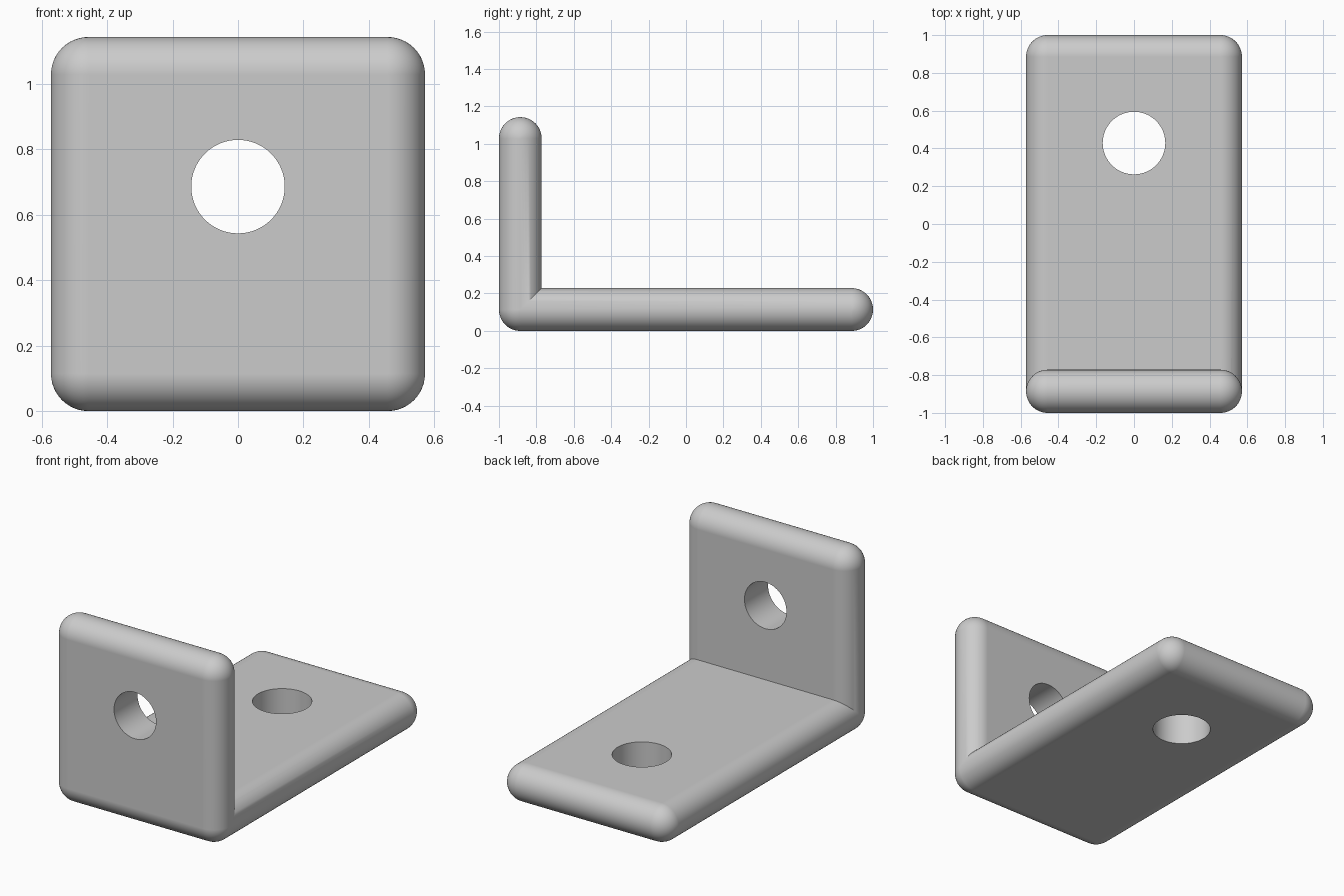
import bpy, bmesh, math
from mathutils import Matrix, Vector

cube = bpy.data.objects.get("Cube")
if cube:
    bpy.data.objects.remove(cube, do_unlink=True)

UNIT = 2 / 35          # bracket is 35 x 20 x 20 units
R = 2 * UNIT           # edge radius, half the plate thickness
HALF_W = 10 * UNIT

grey = bpy.data.materials.new("plain_grey")
grey.use_nodes = True
colour = (0.6, 0.6, 0.6, 1)
grey.diffuse_color = colour
grey.node_tree.nodes["Principled BSDF"].inputs["Base Color"].default_value = colour


def add_object(name, bm):
    mesh = bpy.data.meshes.new(name)
    bm.to_mesh(mesh)
    bm.free()
    mesh.materials.append(grey)
    obj = bpy.data.objects.new(name, mesh)
    bpy.context.collection.objects.link(obj)
    return obj


def rounded_plate(name, start, end):
    """Hull of four corner spheres spanning the plate between two edges."""
    bm = bmesh.new()
    for y, z in (start, end):
        for side in (-1, 1):
            place = (Matrix.Translation((side * (HALF_W - R), y, z))
                     @ Matrix.Rotation(math.pi / 2, 4, 'Y'))
            bmesh.ops.create_uvsphere(bm, u_segments=48, v_segments=24,
                                      radius=R, matrix=place)
    hull = bmesh.ops.convex_hull(bm, input=bm.verts[:])
    spare = {v for v in hull["geom_interior"] + hull["geom_unused"]
             if isinstance(v, bmesh.types.BMVert)}
    bmesh.ops.delete(bm, geom=list(spare), context='VERTS')
    bmesh.ops.dissolve_limit(bm, angle_limit=0.002, verts=bm.verts[:], edges=bm.edges[:])
    bmesh.ops.recalc_face_normals(bm, faces=bm.faces[:])
    return add_object(name, bm)


def hole_cutter(name, centre, radius, axis):
    bm = bmesh.new()
    turn = Vector(axis).to_track_quat('Z', 'Y').to_matrix().to_4x4()
    bmesh.ops.create_cone(bm, cap_ends=True, segments=64, radius1=radius,
                          radius2=radius, depth=4 * R,
                          matrix=Matrix.Translation(centre) @ turn)
    obj = add_object(name, bm)
    obj.hide_render = True
    return obj


def apply_boolean(target, tool, operation):
    mod = target.modifiers.new(operation.lower(), 'BOOLEAN')
    mod.operation, mod.solver, mod.object = operation, 'EXACT', tool
    bpy.context.view_layer.objects.active = target
    bpy.ops.object.modifier_apply(modifier=mod.name)
    bpy.data.objects.remove(tool, do_unlink=True)


# Base plate and upright plate share the rounded bottom front edge
corner = (-1 + R, R)
bracket = rounded_plate("angle_bracket", corner, (1 - R, R))
upright = rounded_plate("upright_plate", corner, (-1 + R, 20 * UNIT - R))
apply_boolean(bracket, upright, 'UNION')

# Screw holes
apply_boolean(bracket, hole_cutter("upright_hole", (0, -1 + R, 12 * UNIT),
                                   2.5 * UNIT, (0, 1, 0)), 'DIFFERENCE')
apply_boolean(bracket, hole_cutter("base_hole", (0, 7.5 * UNIT, R),
                                   2.9 * UNIT, (0, 0, 1)), 'DIFFERENCE')

# Smooth rounded edges with flat plate faces
bpy.ops.object.select_all(action='DESELECT')
bracket.select_set(True)
bpy.context.view_layer.objects.active = bracket
bpy.ops.object.shade_smooth_by_angle(angle=math.radians(30))
weighted = bracket.modifiers.new("flat_faces", 'WEIGHTED_NORMAL')
weighted.keep_sharp = True
